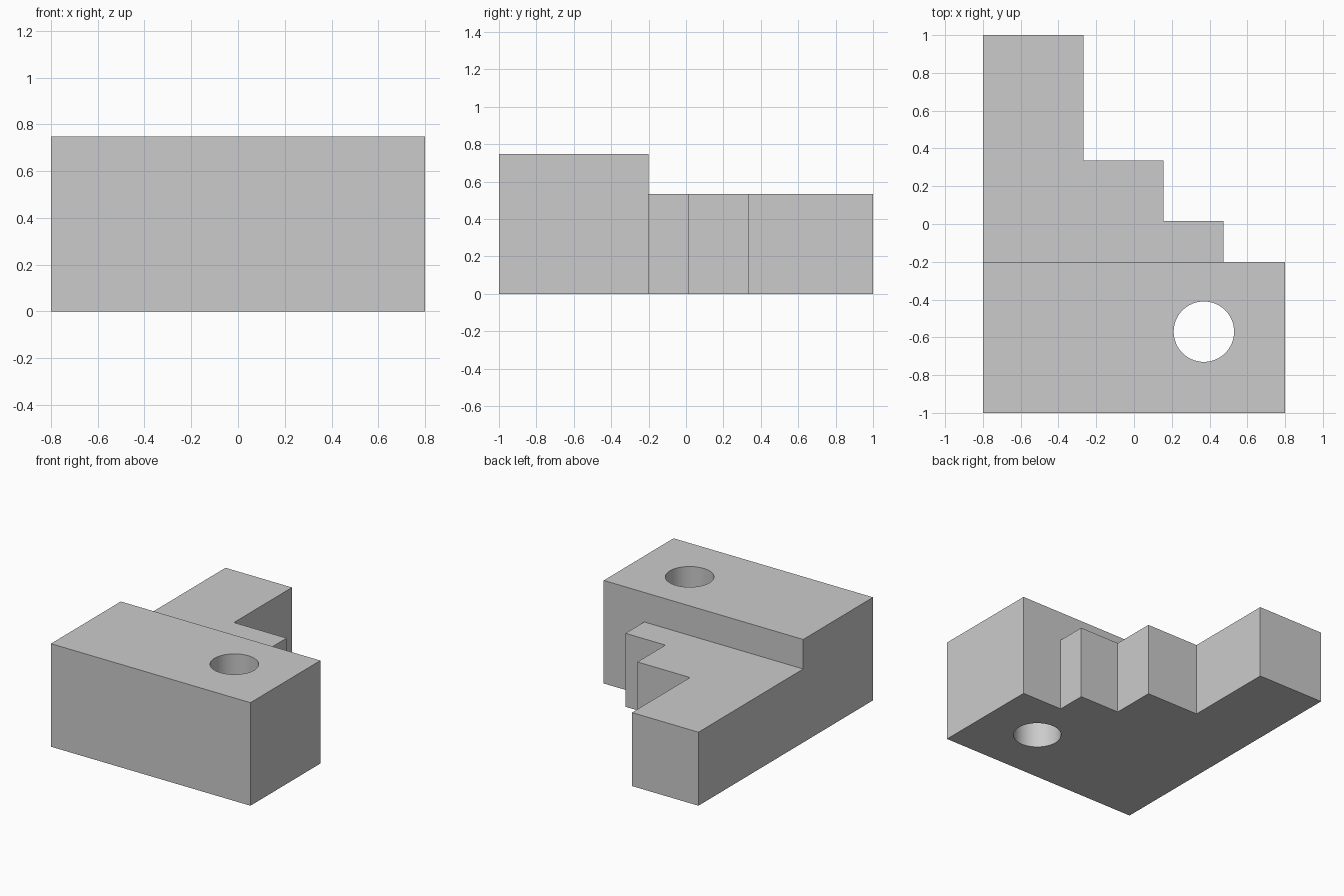
import bpy, bmesh, math

cube = bpy.data.objects.get("Cube")
if cube:
    bpy.data.objects.remove(cube, do_unlink=True)

grey = bpy.data.materials.new("light_grey")
grey.use_nodes = True
colour = (0.6, 0.6, 0.6, 1)
grey.diffuse_color = colour
for node in grey.node_tree.nodes:
    if node.type == 'BSDF_PRINCIPLED':
        node.inputs["Base Color"].default_value = colour


def prism(name, outline, bottom, top):
    """Extrude a counter-clockwise xy outline between two heights."""
    bm = bmesh.new()
    base = bm.faces.new([bm.verts.new((x, y, bottom)) for x, y in outline])
    grown = bmesh.ops.extrude_face_region(bm, geom=[base])["geom"]
    verts = [g for g in grown if isinstance(g, bmesh.types.BMVert)]
    bmesh.ops.translate(bm, vec=(0, 0, top - bottom), verts=verts)
    if base.is_valid and sum(len(e.link_faces) == 1 for e in bm.edges):
        bmesh.ops.holes_fill(bm, edges=bm.edges[:])
    bmesh.ops.recalc_face_normals(bm, faces=bm.faces[:])
    mesh = bpy.data.meshes.new(name)
    bm.to_mesh(mesh)
    bm.free()
    mesh.materials.append(grey)
    obj = bpy.data.objects.new(name, mesh)
    bpy.context.collection.objects.link(obj)
    return obj


# Stepped footprint at full height
footprint = [(-0.8, -1), (0.8, -1), (0.8, -0.2), (0.475, -0.2),
             (0.475, 0.015), (0.155, 0.015), (0.155, 0.335),
             (-0.267, 0.335), (-0.267, 1), (-0.8, 1)]
block = prism("stepped_block", footprint, 0, 0.747)

# Cutter that lowers the rear steps
rear = prism("rear_cutter", [(-1, -0.2), (1, -0.2), (1, 1.2), (-1, 1.2)],
             0.533, 1)

# Cutter for the round through hole
sides = 64
ring = [(0.37 + 0.16 * math.cos(math.tau * i / sides),
         -0.57 + 0.16 * math.sin(math.tau * i / sides)) for i in range(sides)]
hole = prism("hole_cutter", ring, -0.2, 1)

bpy.context.view_layer.objects.active = block
for cutter in (rear, hole):
    cut = block.modifiers.new(cutter.name, 'BOOLEAN')
    cut.operation = 'DIFFERENCE'
    cut.solver = 'EXACT'
    cut.object = cutter
    cutter.hide_render = True
    bpy.ops.object.modifier_apply(modifier=cut.name)
    bpy.data.objects.remove(cutter, do_unlink=True)

# Smooth hole wall, crisp edges elsewhere
bpy.ops.object.select_all(action='DESELECT')
block.select_set(True)
bpy.ops.object.shade_smooth_by_angle(angle=math.radians(30))
